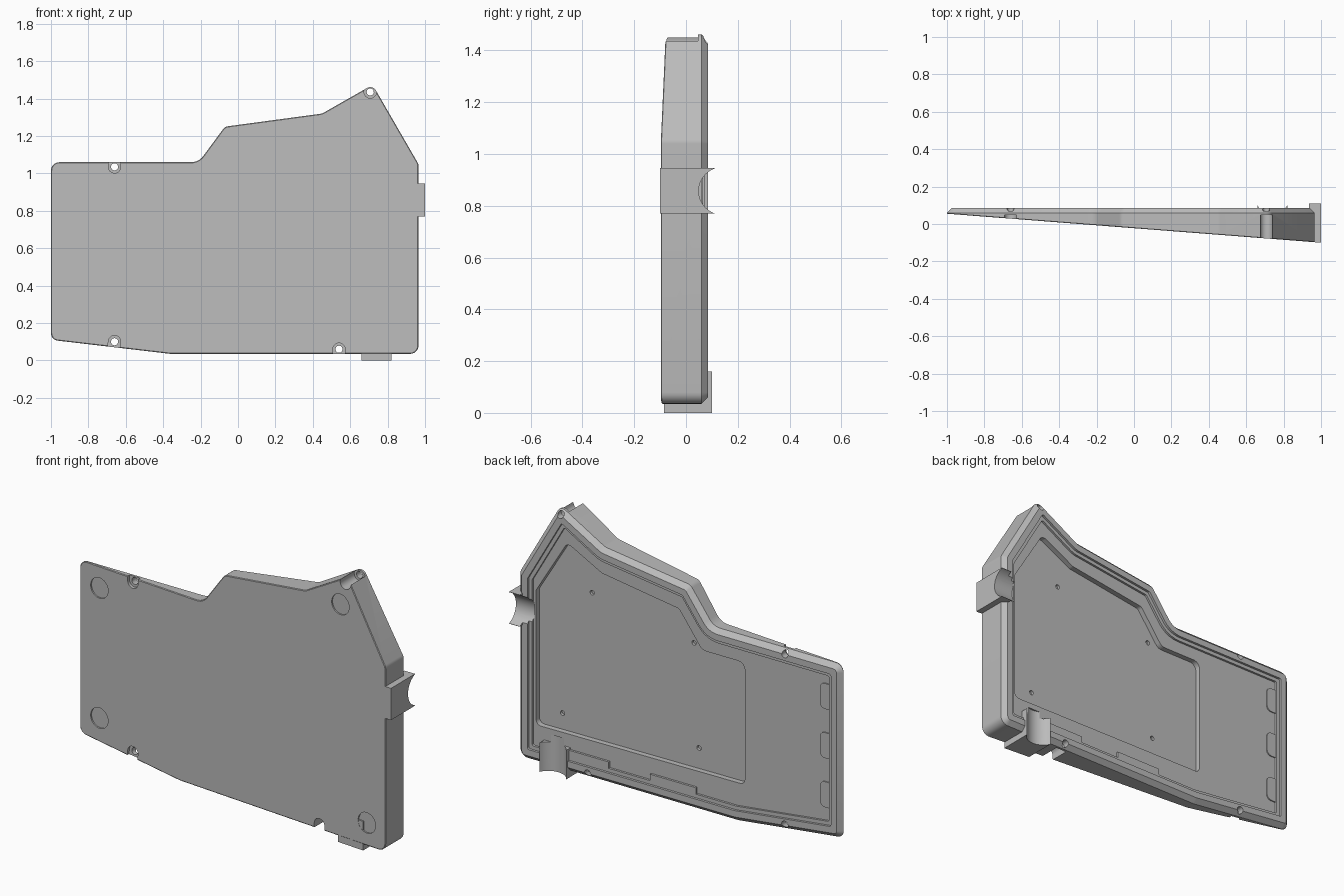
import bpy, bmesh, math
from mathutils import Vector

if "Cube" in bpy.data.objects:
    bpy.data.objects.remove(bpy.data.objects["Cube"])

grey = bpy.data.materials.new("case grey")
grey.use_nodes = True
COLOUR = (0.5, 0.5, 0.5, 1)
grey.diffuse_color = COLOUR
grey.node_tree.nodes["Principled BSDF"].inputs["Base Color"].default_value = COLOUR

BACK = 0.085  # height of the rear rim


def front(x):
    """Depth of the tilted front face."""
    return -0.0225 - 0.0775 * x


def rounded(points, inset=0.0, seg=6):
    """Inset a counter-clockwise (x, z, radius) outline and fillet its corners."""
    result = []
    n = len(points)
    for i, (x, z, r) in enumerate(points):
        p = Vector((x, z))
        a = (p - Vector(points[i - 1][:2])).normalized()
        b = (Vector(points[(i + 1) % n][:2]) - p).normalized()
        na, nb = Vector((-a.y, a.x)), Vector((-b.y, b.x))
        p = p + (na + nb) * (inset / (1 + na.dot(nb)))
        turn = math.atan2(a.x * b.y - a.y * b.x, a.dot(b))
        side = 1 if turn > 0 else -1
        r = max(r - side * inset, 0.01)
        centre = p - a * r * math.tan(abs(turn) / 2) + na * r * side
        start = -na * r * side
        for k in range(seg + 1):
            t = turn * k / seg
            c, s = math.cos(t), math.sin(t)
            result.append((centre.x + start.x * c - start.y * s,
                           centre.y + start.x * s + start.y * c))
    return result


def loft(name, rings):
    """Skin (outline, depth) rings; depth is a number or a function of x."""
    bm = bmesh.new()
    loops = []
    for outline, depth in rings:
        loops.append([bm.verts.new((x, depth(x) if callable(depth) else depth, z))
                      for x, z in outline])
    n = len(loops[0])
    for lo, hi in zip(loops, loops[1:]):
        for i in range(n):
            j = (i + 1) % n
            bm.faces.new((lo[i], lo[j], hi[j], hi[i]))
    bm.faces.new(loops[0])
    bm.faces.new(loops[-1])
    bmesh.ops.recalc_face_normals(bm, faces=bm.faces)
    mesh = bpy.data.meshes.new(name)
    bm.to_mesh(mesh)
    bm.free()
    mesh.materials.append(grey)
    obj = bpy.data.objects.new(name, mesh)
    bpy.context.scene.collection.objects.link(obj)
    return obj


def rect(x0, x1, z0, z1):
    return [(x0, z0), (x1, z0), (x1, z1), (x0, z1)]


def circle(x, z, r, n=32):
    return [(x + r * math.cos(math.tau * k / n), z + r * math.sin(math.tau * k / n))
            for k in range(n)]


def cut(obj, cutter):
    """Subtract a cutter, then discard it."""
    cutter.hide_render = True
    mod = obj.modifiers.new("cut", "BOOLEAN")
    mod.operation, mod.solver, mod.object = "DIFFERENCE", "EXACT", cutter
    bpy.context.view_layer.update()
    graph = bpy.context.evaluated_depsgraph_get()
    mesh = bpy.data.meshes.new_from_object(obj.evaluated_get(graph))
    obj.modifiers.clear()
    obj.data = mesh
    bpy.data.objects.remove(cutter)


def cylinder(centre, radius, length, axis):
    """Cutter cylinder along the x or z axis."""
    bpy.ops.mesh.primitive_cylinder_add(vertices=64, radius=radius, depth=length, location=centre)
    obj = bpy.context.object
    if axis == "x":
        obj.rotation_euler.y = math.pi / 2
    obj.data.materials.append(grey)
    return obj


# Tray: tilted front, straight walls, chamfered rim, ledge and floor
OUTLINE = [(-1, 0.11, 0.04), (-0.36, 0.035, 0.1), (0.965, 0.035, 0.045),
           (0.965, 1.05, 0.04), (0.72, 1.474, 0.035), (0.45, 1.32, 0.06),
           (-0.07, 1.25, 0.04), (-0.21, 1.06, 0.08), (-1, 1.06, 0.045)]
case = loft("case_tray", [
    (rounded(OUTLINE, 0.004), front),
    (rounded(OUTLINE), lambda x: front(x) + 0.003),
    (rounded(OUTLINE), 0.06),
    (rounded(OUTLINE, 0.025), BACK),
    (rounded(OUTLINE, 0.06), BACK),
    (rounded(OUTLINE, 0.06), 0.072),
    (rounded(OUTLINE, 0.08), 0.072),
    (rounded(OUTLINE, 0.08), 0.06)])

# Deeper pocket in the floor
POCKET = [(-0.4, 0.24, 0.03), (0.87, 0.23, 0.03), (0.87, 0.97, 0.03), (0.68, 1.28, 0.03),
          (0.47, 1.17, 0.03), (0.0, 1.1, 0.03), (-0.14, 0.91, 0.05), (-0.4, 0.91, 0.04)]
pocket = rounded(POCKET)
cut(case, loft("pocket_cutter", [(pocket, 0.03), (pocket, 0.2)]))

# Small insert holes in the pocket floor
for x, z in [(0.55, 1.03), (-0.07, 0.92), (0.73, 0.32), (-0.1, 0.35)]:
    hole = circle(x, z, 0.013, 16)
    cut(case, loft("insert_cutter", [(hole, 0.015), (hole, 0.05)]))

# Round recesses for the feet
for x, z in [(-0.875, 0.94), (-0.875, 0.225), (0.675, 1.31), (0.845, 0.16)]:
    foot = circle(x, z, 0.056, 48)
    cut(case, loft("foot_cutter", [(foot, -0.3), (foot, lambda x: front(x) + 0.008)]))

# Screw holes with counterbores that open through the wall (angle points outward)
for x, z, angle in [(-0.66, 1.035, 90), (-0.66, 0.1, 263), (0.54, 0.06, 270), (0.707, 1.435, 75)]:
    out = math.radians(angle)
    slot = []
    for k in range(17):
        t = out + math.pi / 2 + math.pi * k / 16
        slot.append((x + 0.033 * math.cos(t), z + 0.033 * math.sin(t)))
    for px, pz in (slot[-1], slot[0]):
        slot.append((px + 0.1 * math.cos(out), pz + 0.1 * math.sin(out)))
    cut(case, loft("counterbore_cutter", [(slot, -0.3), (slot, 0.047)]))
    hole = circle(x, z, 0.019, 24)
    cut(case, loft("screw_cutter", [(hole, -0.3), (hole, 0.3)]))

# Side and bottom lugs, each with a concave saddle
side = rect(0.935, 1, 0.77, 0.945)
side_lug = loft("side_lug", [(side, front), (side, 0.11)])
base = rect(0.66, 0.82, 0, 0.16)
bottom_lug = loft("bottom_lug", [(base, lambda x: front(x) + 0.001), (base, 0.102)])
for obj in (case, side_lug):
    cut(obj, cylinder((0.98, 0.14, 0.857), 0.091, 0.2, "x"))
for obj in (case, bottom_lug):
    cut(obj, cylinder((0.74, 0.14, 0.05), 0.089, 0.3, "z"))

# Stepped tabs on the lower ledge and rounded tabs on the right-hand ledge
parts = [case, side_lug, bottom_lug]
for x0, x1 in [(0.42, 0.66), (-0.11, 0.17)]:
    tab = rect(x0, x1, 0.1, 0.15)
    parts.append(loft("lower_tab", [(tab, 0.055), (tab, 0.072)]))
for z in (0.32, 0.59, 0.86):
    tab = rounded([(-0.925, z - 0.07, 0.01), (-0.86, z - 0.07, 0.03),
                   (-0.86, z + 0.07, 0.03), (-0.925, z + 0.07, 0.01)])
    parts.append(loft("end_tab", [(tab, 0.058), (tab, 0.066)]))

# Smooth fillets, crisp edges
bpy.ops.object.select_all(action="DESELECT")
for obj in parts:
    obj.select_set(True)
bpy.context.view_layer.objects.active = case
bpy.ops.object.shade_smooth_by_angle(angle=math.radians(25))
